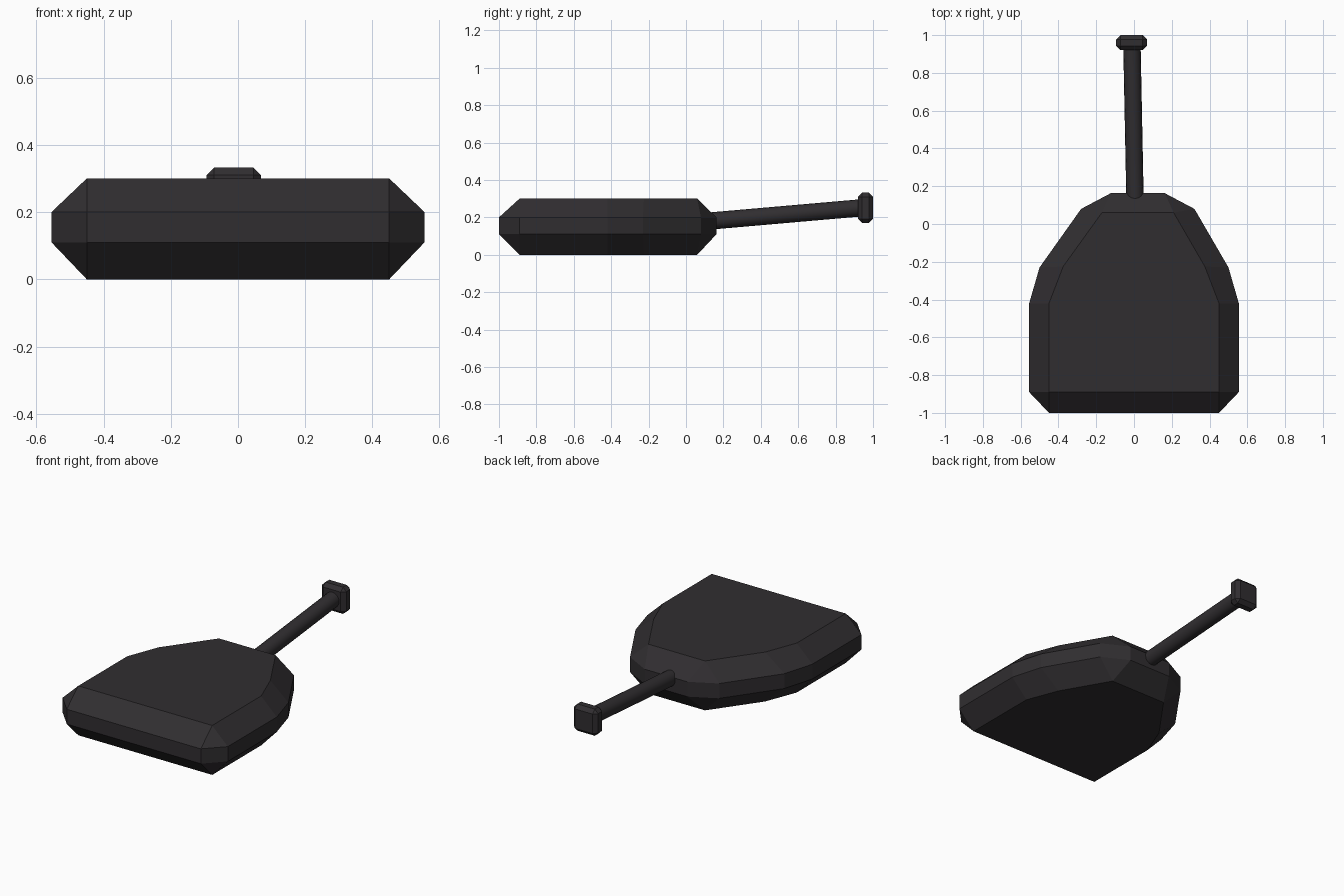
import bpy, bmesh
from mathutils import Vector

if "Cube" in bpy.data.objects:
    bpy.data.objects.remove(bpy.data.objects["Cube"])

dark = bpy.data.materials.new("dark_metal")
dark.diffuse_color = (0.03, 0.027, 0.03, 1)
dark.use_nodes = True
dark.node_tree.nodes["Principled BSDF"].inputs["Base Color"].default_value = dark.diffuse_color


def add_object(name, bm):
    bmesh.ops.recalc_face_normals(bm, faces=bm.faces)
    mesh = bpy.data.meshes.new(name)
    bm.to_mesh(mesh)
    bm.free()
    mesh.materials.append(dark)
    obj = bpy.data.objects.new(name, mesh)
    bpy.context.collection.objects.link(obj)
    return obj


def outline(half):
    # right half from front to rear, mirrored; the rear is shifted slightly to the right
    right = [(x + (0.02 if y > 0 else 0), y) for x, y in half]
    left = [(-x + (0.02 if y > 0 else 0), y) for x, y in reversed(half)]
    return right + left


# Hull: chamfered plates above and below a vertical belt
outer = outline([(0.45, -1.0), (0.555, -0.89), (0.555, -0.42),
                 (0.50, -0.23), (0.30, 0.08), (0.143, 0.163)])
inner = outline([(0.45, -0.89), (0.45, -0.89), (0.45, -0.42),
                 (0.375, -0.225), (0.19, 0.06), (0.19, 0.06)])
bm = bmesh.new()
rings = [[bm.verts.new((x, y, z)) for x, y in pts]
         for pts, z in ((inner, 0.0), (outer, 0.11), (outer, 0.20), (inner, 0.30))]
n = len(outer)
for a, b in zip(rings, rings[1:]):
    for i in range(n):
        j = (i + 1) % n
        bm.faces.new((a[i], a[j], b[j], b[i]))
bm.faces.new(rings[0])
bm.faces.new(rings[-1])
bmesh.ops.remove_doubles(bm, verts=bm.verts, dist=1e-4)
add_object("turret_body", bm)

# Barrel: slim tube rising slightly to the rear
start, end = Vector((0.006, 0.10, 0.178)), Vector((-0.011, 0.95, 0.252))
axis = end - start
bm = bmesh.new()
bmesh.ops.create_cone(bm, cap_ends=True, segments=16, radius1=0.046,
                      radius2=0.046, depth=axis.length)
barrel = add_object("gun_barrel", bm)
barrel.rotation_mode = 'QUATERNION'
barrel.rotation_quaternion = axis.to_track_quat('Z', 'Y')
barrel.location = (start + end) / 2
bpy.context.view_layer.objects.active = barrel
barrel.select_set(True)
bpy.ops.object.shade_smooth_by_angle()

# Muzzle block: chamfered box at the barrel tip
bm = bmesh.new()
bmesh.ops.create_cube(bm, size=1)
bmesh.ops.scale(bm, vec=(0.162, 0.08, 0.162), verts=bm.verts)
bmesh.ops.bevel(bm, geom=bm.edges[:], offset=0.022, segments=1,
                affect='EDGES', profile=0.5)
muzzle = add_object("muzzle_block", bm)
muzzle.location = (-0.013, 0.96, 0.251)
